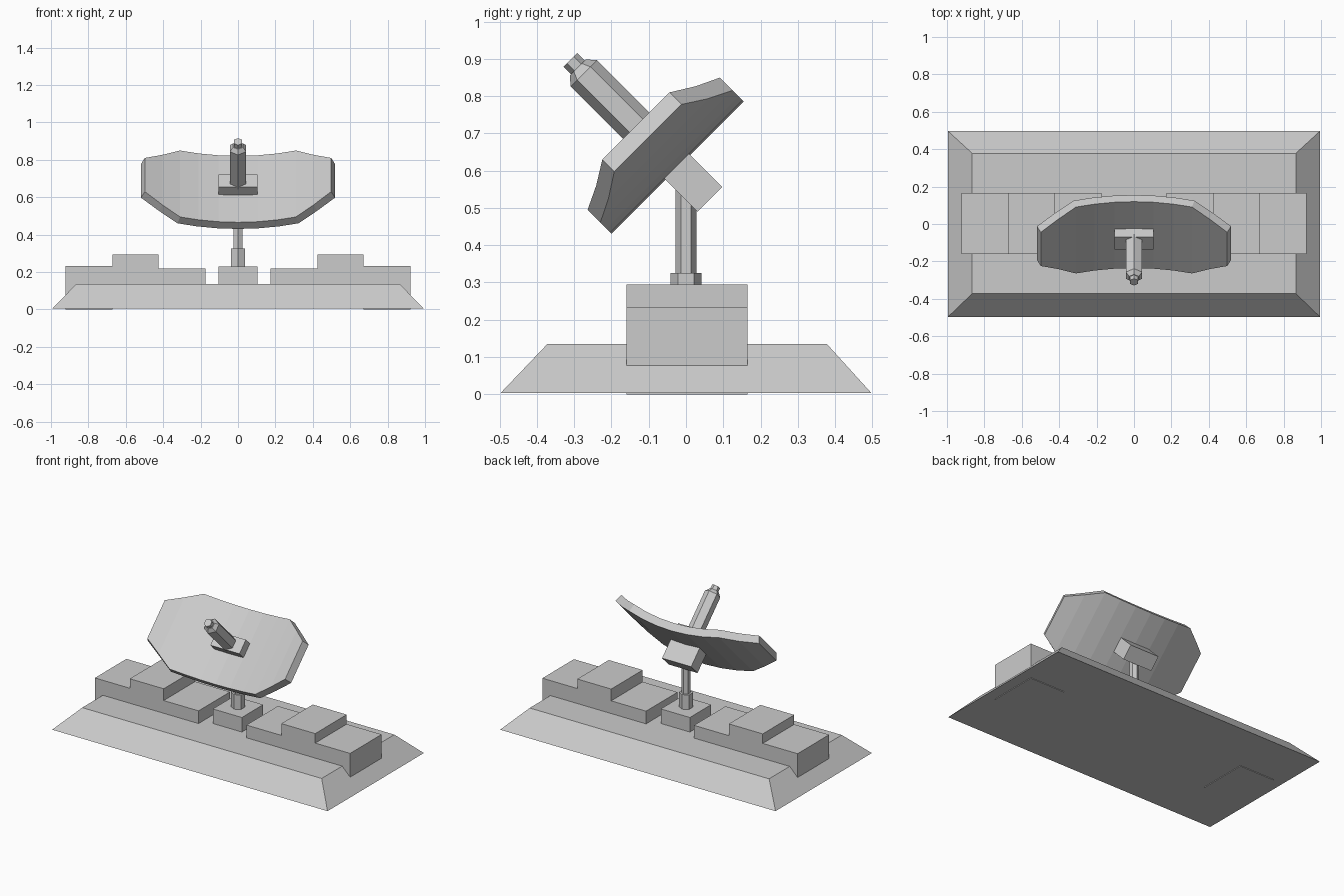
import bpy, bmesh
from math import sin, cos, asin, pi, sqrt
from mathutils import Matrix

if "Cube" in bpy.data.objects:
    bpy.data.objects.remove(bpy.data.objects["Cube"])

TILT = Matrix.Rotation(pi / 4, 4, 'X')   # local z becomes the dish axis
FLAT = Matrix.Identity(4)


def loft(name, rings, mat=FLAT, smooth=False):
    """Closed solid through equal-length rings of points."""
    bm = bmesh.new()
    vs = [[bm.verts.new(mat @ Matrix.Translation(p).to_translation()) for p in r] for r in rings]
    n = len(vs[0])
    for a, b in zip(vs, vs[1:]):
        for i in range(n):
            j = (i + 1) % n
            bm.faces.new((a[i], a[j], b[j], b[i]))
    bm.faces.new(vs[0][::-1])
    bm.faces.new(vs[-1])
    bmesh.ops.recalc_face_normals(bm, faces=bm.faces)
    me = bpy.data.meshes.new(name)
    bm.to_mesh(me)
    bm.free()
    ob = bpy.data.objects.new(name, me)
    bpy.context.collection.objects.link(ob)
    return ob


def rect(x0, x1, y0, y1, z):
    return [(x0, y0, z), (x1, y0, z), (x1, y1, z), (x0, y1, z)]


def box(name, x0, x1, y0, y1, z0, z1, mat=FLAT):
    return loft(name, [rect(x0, x1, y0, y1, z0), rect(x0, x1, y0, y1, z1)], mat)


def hex_rod(name, profile, cy=0, mat=FLAT):
    """Hexagonal rod from (radius, height) pairs, corners on the y axis."""
    rings = [[(r * sin(k * pi / 3), cy + r * cos(k * pi / 3), z) for k in range(6)]
             for r, z in profile]
    return loft(name, rings, mat)


# Sloped base
loft("base", [rect(-0.995, 0.995, -0.497, 0.497, 0.004),
              rect(-0.865, 0.865, -0.372, 0.378, 0.135)])

# Stepped equipment blocks on both sides
for side, s in (("left", -1), ("right", 1)):
    for part, a, b, z0, z1 in (("outer", 0.67, 0.922, 0, 0.233),
                               ("middle", 0.425, 0.67, 0.05, 0.295),
                               ("inner", 0.173, 0.425, 0.05, 0.218)):
        box(f"{side}_{part}_block", min(s * a, s * b), max(s * a, s * b),
            -0.16, 0.165, z0, z1)

# Pedestal, collar and mast
box("pedestal", -0.105, 0.105, -0.11, 0.11, 0.05, 0.23)
hex_rod("mast_collar", [(0.042, 0.2), (0.042, 0.325)])
hex_rod("mast", [(0.028, 0.3), (0.028, 0.56)])

# Tilted bracket through the dish
UC = 0.414
box("dish_bracket", -0.105, 0.105, 0.368, 0.462, 0.325, 0.559, TILT)

# Dish: curved across its width, clipped to a long octagon
R, THICK, A0 = 1.2, 0.05, 0.496
rings = []
for x in (-0.498, -0.405, -0.31, -0.21, -0.105, 0, 0.105, 0.21, 0.31, 0.405, 0.498):
    t = asin(x / R)
    h = 0.251 - max(0, abs(x) - 0.31) / 0.188 * 0.1235
    front_a = A0 + R * (1 - cos(t))
    bx, ba = x + THICK * sin(t), front_a - THICK * cos(t)
    rings.append([(x, UC - h, front_a), (x, UC + h, front_a),
                  (bx, UC + h, ba), (bx, UC - h, ba)])
loft("dish", rings, TILT)

# Feed horn with chamfered end and small tip
hex_rod("feed_horn", [(0.05, 0.54), (0.05, 0.803), (0.03, 0.826)], 0.415, TILT)
hex_rod("feed_tip", [(0.026, 0.81), (0.026, 0.854)], 0.415, TILT)
